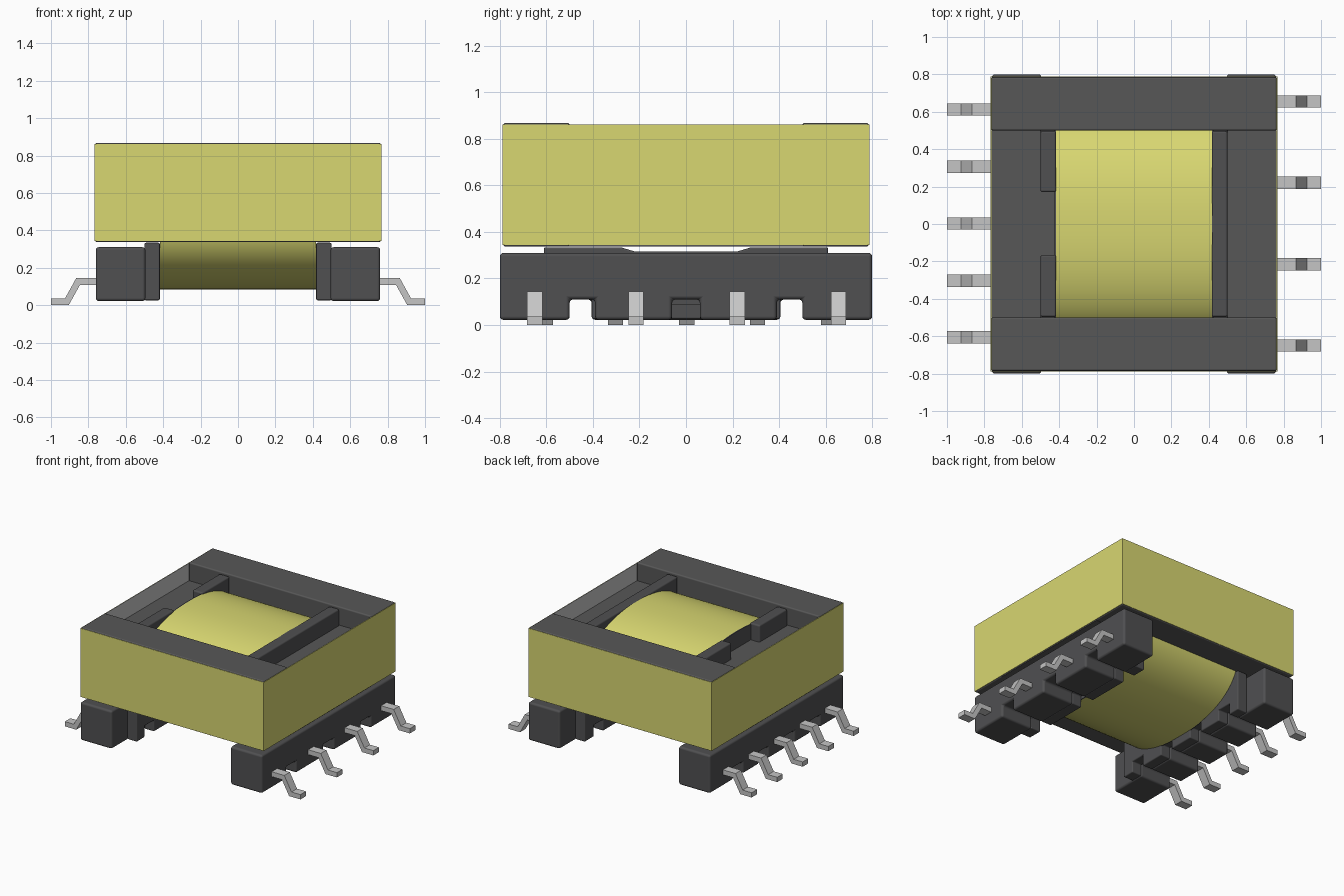
import bpy, bmesh, math
from mathutils import Vector

if "Cube" in bpy.data.objects:
    bpy.data.objects.remove(bpy.data.objects["Cube"])


def material(name, rgb):
    m = bpy.data.materials.new(name)
    m.use_nodes = True
    m.diffuse_color = (*rgb, 1)
    bsdf = next(n for n in m.node_tree.nodes if n.type == "BSDF_PRINCIPLED")
    bsdf.inputs["Base Color"].default_value = (*rgb, 1)
    return m


YELLOW = material("yellow tape", (0.69, 0.68, 0.165))
FERRITE = material("dark ferrite", (0.095, 0.095, 0.095))
PLASTIC = material("dark plastic", (0.08, 0.08, 0.083))
METAL = material("grey metal", (0.56, 0.56, 0.56))


def prism(name, outline, axis, lo, hi, mat, bevel=0.0):
    """Extrude an outline along x (outline in y,z) or y (outline in x,z)."""
    bm = bmesh.new()
    place = (lambda p: (lo, p[0], p[1])) if axis == "x" else (lambda p: (p[0], lo, p[1]))
    face = bm.faces.new([bm.verts.new(place(p)) for p in outline])
    out = bmesh.ops.extrude_face_region(bm, geom=[face])
    step = Vector((hi - lo, 0, 0)) if axis == "x" else Vector((0, hi - lo, 0))
    bmesh.ops.translate(bm, vec=step, verts=[v for v in out["geom"] if isinstance(v, bmesh.types.BMVert)])
    bmesh.ops.recalc_face_normals(bm, faces=bm.faces)
    mesh = bpy.data.meshes.new(name)
    bm.to_mesh(mesh)
    bm.free()
    obj = bpy.data.objects.new(name, mesh)
    bpy.context.collection.objects.link(obj)
    mesh.materials.append(mat)
    if bevel:
        mesh.shade_smooth()
        b = obj.modifiers.new("rounded edges", "BEVEL")
        b.width, b.segments, b.limit_method = bevel, 3, "ANGLE"
        b.harden_normals = True
    return obj


def box(name, x, y, z, mat, bevel=0.0):
    outline = [(y[0], z[0]), (y[1], z[0]), (y[1], z[1]), (y[0], z[1])]
    return prism(name, outline, "x", x[0], x[1], mat, bevel)


def notched_bottom(half, z, notches, top):
    """Bottom edge from -y to +y, with square notches cut upward."""
    pts = [(-half, z)]
    for centre, width in notches:
        a, b = centre - width / 2, centre + width / 2
        pts += [(a, z), (a, top), (b, top), (b, z)]
    return pts + [(half, z)]


def span(side, a, b):
    return tuple(sorted((side * a, side * b)))


SIDES = ((-1, "right", "front"), (1, "left", "back"))

# Core: two tall legs, two lower end walls and the flat centre leg
for side, ew, fb in SIDES:
    box(f"core_leg_{fb}", (-0.763, 0.763), span(side, 0.5, 0.785), (0.337, 0.868), FERRITE, 0.01)
    box(f"core_wall_{ew}", span(side, 0.5, 0.76), (-0.505, 0.505), (0.337, 0.73), FERRITE)
box("core_centre_leg", (-0.51, 0.51), (-0.45, 0.45), (0.338, 0.728), FERRITE)

# Tape wrapped round the core, with its bare inner side above the walls
for side, ew, fb in SIDES:
    box(f"tape_{ew}", span(side, 0.763, 0.766), (-0.788, 0.788), (0.343, 0.861), YELLOW)
    box(f"tape_{fb}", (-0.766, 0.766), span(side, 0.785, 0.788), (0.343, 0.861), YELLOW)
    box(f"tape_lining_{ew}", span(side, 0.759, 0.763), (-0.5, 0.5), (0.73, 0.862), METAL)

# Winding: wide flattened barrel lying along x, hollow for the centre leg
oval = []
for i in range(96):
    c, s = math.cos(math.tau * i / 96), math.sin(math.tau * i / 96)
    oval.append((0.61 * math.copysign(abs(c) ** 0.87, c), 0.469 + 0.384 * math.copysign(abs(s) ** 0.87, s)))
winding = prism("winding", oval, "x", -0.418, 0.418, YELLOW)
bm = bmesh.new()
bm.from_mesh(winding.data)
bmesh.ops.delete(bm, geom=[f for f in bm.faces if len(f.verts) > 4], context="FACES")
for f in bm.faces:
    f.smooth = True
bm.to_mesh(winding.data)
bm.free()

# Dark discs closing the winding ends above and below the centre leg slot
for side, ew, fb in SIDES:
    ends = span(side, 0.417, 0.425)
    prism(f"winding_end_lower_{ew}", [p for p in oval if p[1] < 0.314], "x", *ends, PLASTIC)
    prism(f"winding_end_upper_{ew}", [p for p in oval if p[1] > 0.34], "x", *ends, PLASTIC)

# Bobbin: notched foot blocks, lower flanges with a dip, upper flange bars
NOTCHES = {
    -1: [(-0.46, 0.11), (-0.155, 0.11), (0.155, 0.11), (0.46, 0.11)],
    1: [(-0.445, 0.11), (0.0, 0.12), (0.445, 0.11)],
}
BARS = {-1: [(-0.497, -0.165), (0.17, 0.497)], 1: [(-0.497, 0.497)]}
DIP = [(0.28, 0.334), (0.22, 0.316), (-0.22, 0.316), (-0.28, 0.334)]
for side, ew, fb in SIDES:
    block = notched_bottom(0.8, 0.022, NOTCHES[side], 0.11) + [(0.8, 0.31), (-0.8, 0.31)]
    prism(f"foot_block_{ew}", block, "x", *span(side, 0.495, 0.76), PLASTIC, 0.016)
    flange = notched_bottom(0.61, 0.026, NOTCHES[side], 0.11) + [(0.61, 0.334), *DIP, (-0.61, 0.334)]
    prism(f"flange_{ew}", flange, "x", *span(side, 0.418, 0.5), PLASTIC, 0.008)
    for n, y in enumerate(BARS[side], 1):
        box(f"flange_bar_{ew}_{n}", span(side, 0.416, 0.5), y, (0.715, 0.855), PLASTIC, 0.012)

# Gull-wing pins: five on one side, four on the other
PIN = [(0.74, 0.145), (0.865, 0.145), (0.925, 0.036), (1.0, 0.036),
       (1.0, 0.0), (0.905, 0.0), (0.845, 0.108), (0.74, 0.108)]
ROWS = {-1: [-0.605, -0.303, 0.003, 0.307, 0.612], 1: [-0.65, -0.215, 0.22, 0.655]}
for side, ew, fb in SIDES:
    for n, y in enumerate(ROWS[side], 1):
        prism(f"pin_{ew}_{n}", [(side * px, pz) for px, pz in PIN], "y", y - 0.033, y + 0.033, METAL)
